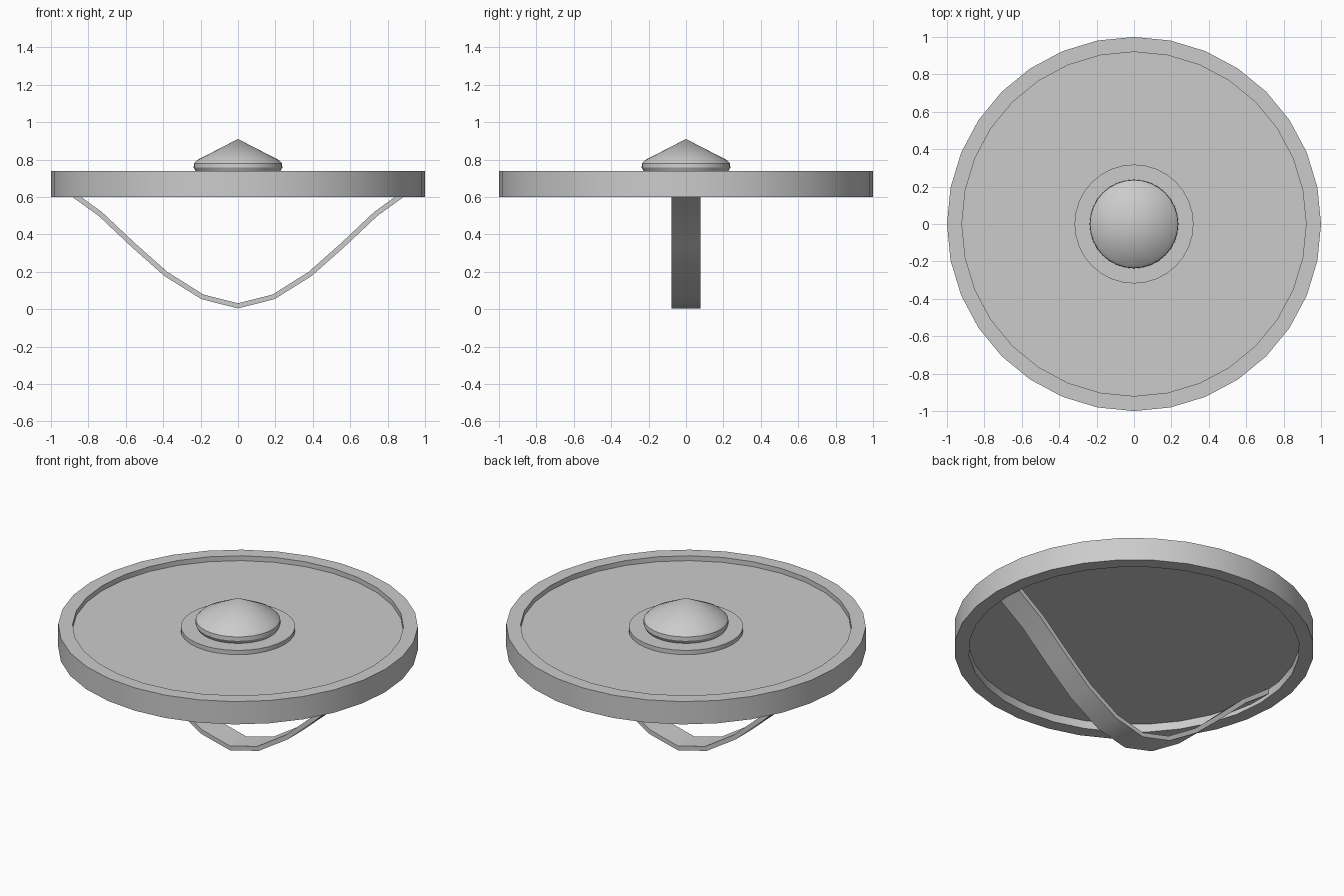
import bpy, bmesh, math

if "Cube" in bpy.data.objects:
    bpy.data.objects.remove(bpy.data.objects["Cube"])

SIDES = 32
grey = bpy.data.materials.new("plain grey")
grey.diffuse_color = (0.6, 0.6, 0.6, 1)
grey.use_nodes = True
grey.node_tree.nodes["Principled BSDF"].inputs["Base Color"].default_value = grey.diffuse_color


def finish(bm, name):
    """Clean the mesh, make the object, smooth it but keep sharp edges."""
    bmesh.ops.remove_doubles(bm, verts=bm.verts, dist=1e-5)
    bmesh.ops.recalc_face_normals(bm, faces=bm.faces)
    mesh = bpy.data.meshes.new(name)
    bm.to_mesh(mesh)
    bm.free()
    mesh.materials.append(grey)
    ob = bpy.data.objects.new(name, mesh)
    bpy.context.collection.objects.link(ob)
    bpy.ops.object.select_all(action='DESELECT')
    ob.select_set(True)
    bpy.context.view_layer.objects.active = ob
    bpy.ops.object.shade_smooth_by_angle(angle=math.radians(30))
    return ob


def lathe(name, profile, closed=False):
    """Spin an (r, z) profile around the z axis."""
    bm = bmesh.new()
    verts = [bm.verts.new((r, 0, z)) for r, z in profile]
    pairs = list(zip(verts, verts[1:]))
    if closed:
        pairs.append((verts[-1], verts[0]))
    edges = [bm.edges.new(p) for p in pairs]
    bmesh.ops.spin(bm, geom=verts + edges, cent=(0, 0, 0), axis=(0, 0, 1),
                   angle=math.tau, steps=SIDES, use_merge=False)
    return finish(bm, name)


# Raised outer rim
lathe("rim", [(1, 0.60), (1, 0.74), (0.92, 0.74), (0.92, 0.60)], closed=True)

# Flat plate set inside the rim
lathe("plate", [(0, 0.65), (0.925, 0.65), (0.925, 0.71), (0, 0.71)])

# Low flange around the boss
lathe("boss_flange", [(0, 0.70), (0.318, 0.70), (0.318, 0.736), (0, 0.736)])

# Rounded boss with a pointed top
lathe("boss", [(0, 0.72), (0.225, 0.735), (0.237, 0.757), (0.235, 0.78),
               (0.217, 0.798), (0, 0.91)])

# Hanging strap: half of the centre line, mirrored, then given thickness
half = [(0, 0.018), (0.19, 0.066), (0.385, 0.188), (0.56, 0.343),
        (0.735, 0.508), (0.865, 0.602), (0.935, 0.655)]
path = [(-x, z) for x, z in half[:0:-1]] + half
W, T = 0.078, 0.0135
bm = bmesh.new()
rings = []
for i, (x, z) in enumerate(path):
    a, b = path[max(i - 1, 0)], path[min(i + 1, len(path) - 1)]
    dx, dz = b[0] - a[0], b[1] - a[1]
    n = math.hypot(dx, dz)
    nx, nz = -dz / n * T, dx / n * T
    rings.append([bm.verts.new((x + s * nx, y, z + s * nz))
                  for s, y in ((-1, -W), (-1, W), (1, W), (1, -W))])
for p, q in zip(rings, rings[1:]):
    for k in range(4):
        bm.faces.new((p[k], p[(k + 1) % 4], q[(k + 1) % 4], q[k]))
bm.faces.new(rings[0])
bm.faces.new(rings[-1])
finish(bm, "strap")
